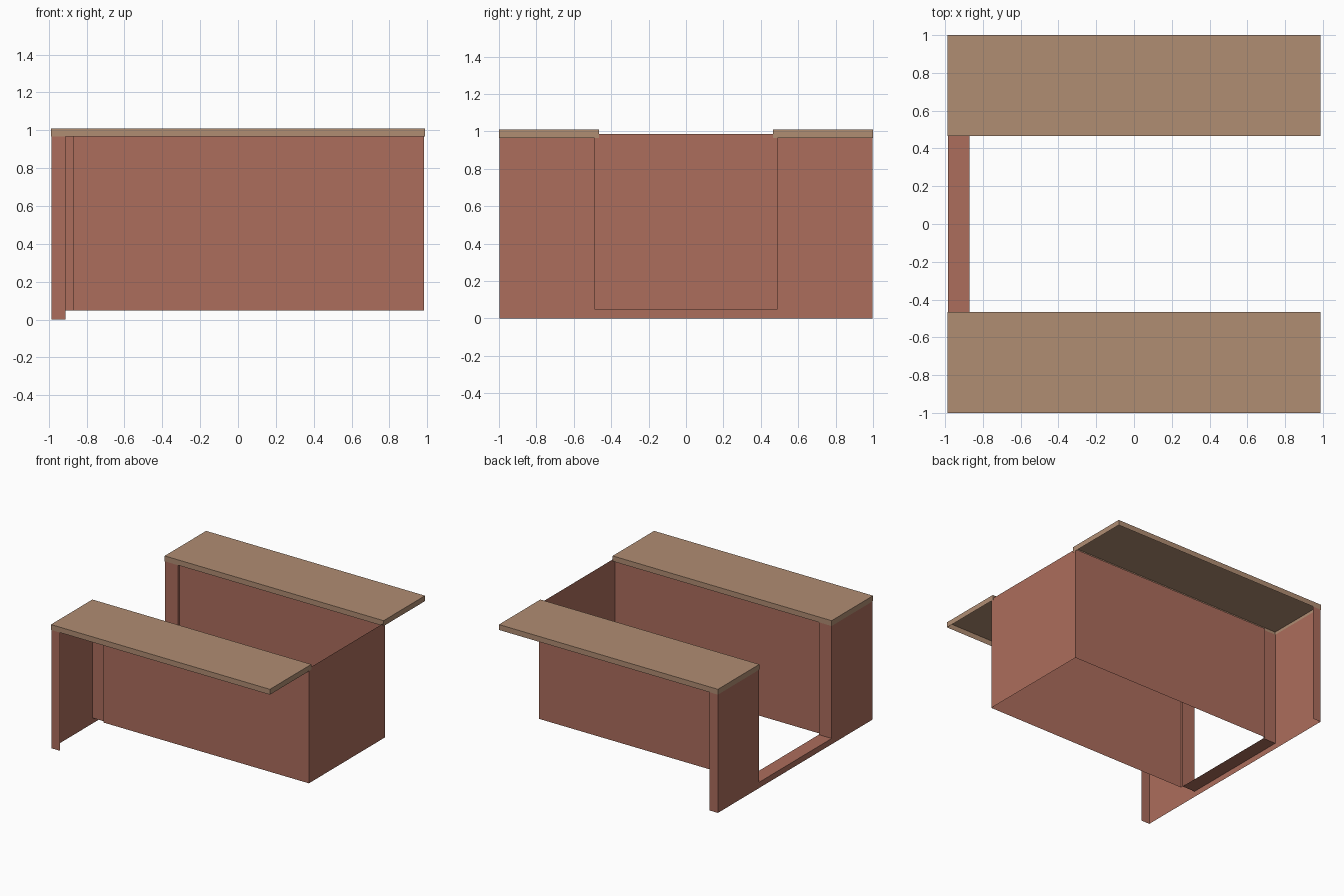
import bpy, bmesh

if "Cube" in bpy.data.objects:
    bpy.data.objects.remove(bpy.data.objects["Cube"])


def material(name, rgb):
    m = bpy.data.materials.new(name)
    m.diffuse_color = (*rgb, 1)
    m.use_nodes = True
    m.node_tree.nodes["Principled BSDF"].inputs["Base Color"].default_value = m.diffuse_color
    return m


CLAY = material("clay_red", (0.413, 0.153, 0.107))
TAN = material("tan_board", (0.434, 0.266, 0.171))


def make(name, bm, mat):
    mesh = bpy.data.meshes.new(name)
    bm.to_mesh(mesh)
    bm.free()
    mesh.materials.append(mat)
    ob = bpy.data.objects.new(name, mesh)
    bpy.context.collection.objects.link(ob)
    return ob


def polygon(name, points, mat):
    bm = bmesh.new()
    bm.faces.new([bm.verts.new(p) for p in points])
    make(name, bm, mat)


def wall_strip(name, path, z0, z1, mat):
    """Thin wall raised along a plan path."""
    bm = bmesh.new()
    low = [bm.verts.new((x, y, z0)) for x, y in path]
    high = [bm.verts.new((x, y, z1)) for x, y in path]
    for i in range(len(path) - 1):
        bm.faces.new((low[i], low[i + 1], high[i + 1], high[i]))
    make(name, bm, mat)


def open_shelf(name, x0, x1, y0, y1, z0, z1, mat):
    """Box with a top and rim but no underside."""
    bm = bmesh.new()
    bmesh.ops.create_cube(bm, size=1)
    for v in bm.verts:
        v.co = (x1 if v.co.x > 0 else x0,
                y1 if v.co.y > 0 else y0,
                z1 if v.co.z > 0 else z0)
    bm.normal_update()
    bottom = [f for f in bm.faces if f.normal.z < -0.5]
    bmesh.ops.delete(bm, geom=bottom, context='FACES_ONLY')
    make(name, bm, mat)


FRONT, JAMB, END = -0.986, -0.87, 0.983   # x positions
SILL, TOP = 0.047, 0.985                  # heights
W, J, S = 0.49, 0.47, 0.997               # wall, jamb and facade half widths

# Facade sheet with the notched opening
polygon("facade", [(FRONT, y, z) for y, z in (
    (-S, 0), (-S, TOP), (-J, TOP), (-J, SILL),
    (J, SILL), (J, TOP), (S, TOP), (S, 0))], CLAY)

# Short side returns at the facade edges
wall_strip("facade_return_front", [(FRONT, -S), (-0.91, -S)], 0, TOP, CLAY)
wall_strip("facade_return_back", [(-0.91, S), (FRONT, S)], 0, TOP, CLAY)

# Door jambs, side walls and end wall in one continuous strip
wall_strip("enclosure_walls", [
    (FRONT, -J), (JAMB, -J), (JAMB, -W), (END, -W),
    (END, W), (JAMB, W), (JAMB, J), (FRONT, J)], SILL, TOP, CLAY)

# Threshold at the opening
polygon("threshold", [(FRONT, -J, SILL), (JAMB, -J, SILL),
                      (JAMB, J, SILL), (FRONT, J, SILL)], CLAY)

# Two long top shelves, hollow underneath
open_shelf("shelf_front", -0.988, 0.988, -1.0, -0.466, 0.966, 1.01, TAN)
open_shelf("shelf_back", -0.988, 0.988, 0.466, 1.0, 0.966, 1.01, TAN)
